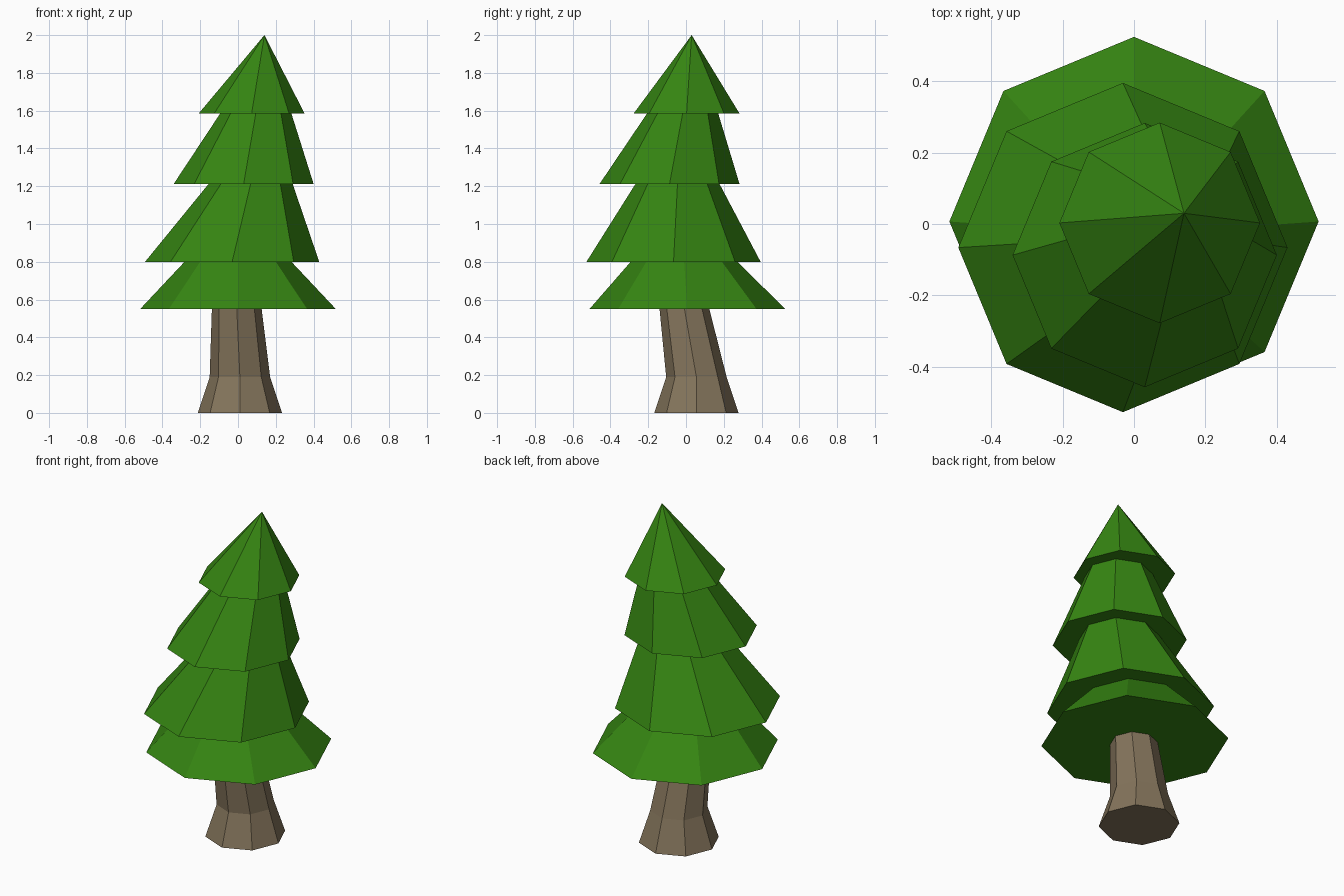
import bpy, bmesh
from math import cos, sin, pi

if "Cube" in bpy.data.objects:
    bpy.data.objects.remove(bpy.data.objects["Cube"])

SIDES = 8


def material(name, color):
    m = bpy.data.materials.new(name)
    m.diffuse_color = (*color, 1)
    m.use_nodes = True
    m.node_tree.nodes["Principled BSDF"].inputs["Base Color"].default_value = m.diffuse_color
    return m


def loft(name, rings, mat, apex=None):
    """Bridge octagonal rings (x, y, z, radius); close with an apex or a flat cap."""
    bm = bmesh.new()
    loops = []
    for x, y, z, r in rings:
        loops.append([bm.verts.new((x + r * cos(2 * pi * i / SIDES),
                                    y + r * sin(2 * pi * i / SIDES), z))
                      for i in range(SIDES)])
    for a, b in zip(loops, loops[1:]):
        for i in range(SIDES):
            j = (i + 1) % SIDES
            bm.faces.new((a[i], a[j], b[j], b[i]))
    bm.faces.new(loops[0][::-1])
    top = loops[-1]
    if apex:
        tip = bm.verts.new(apex)
        for i in range(SIDES):
            bm.faces.new((top[i], top[(i + 1) % SIDES], tip))
    else:
        bm.faces.new(top)
    bmesh.ops.recalc_face_normals(bm, faces=bm.faces)
    mesh = bpy.data.meshes.new(name)
    bm.to_mesh(mesh)
    bm.free()
    mesh.materials.append(mat)
    obj = bpy.data.objects.new(name, mesh)
    bpy.context.collection.objects.link(obj)
    return obj


bark = material("bark", (0.23, 0.175, 0.105))
needles = material("needles", (0.036, 0.235, 0.006))

# Flared, slightly leaning trunk
loft("trunk", [(0.01, 0.055, 0, 0.223),
               (0.01, 0.055, 0.19, 0.16),
               (-0.007, -0.01, 0.56, 0.131)], bark)

# Foliage: four staggered skirts, each given as base ring then top ring
loft("foliage", [(0, 0.007, 0.551, 0.517), (0, -0.01, 0.80, 0.283),
                 (-0.031, -0.066, 0.80, 0.461), (0.067, -0.045, 1.213, 0.222),
                 (0.03, -0.087, 1.213, 0.37), (0.094, -0.018, 1.584, 0.189),
                 (0.072, 0.003, 1.584, 0.281)], needles, apex=(0.14, 0.03, 2.0))
